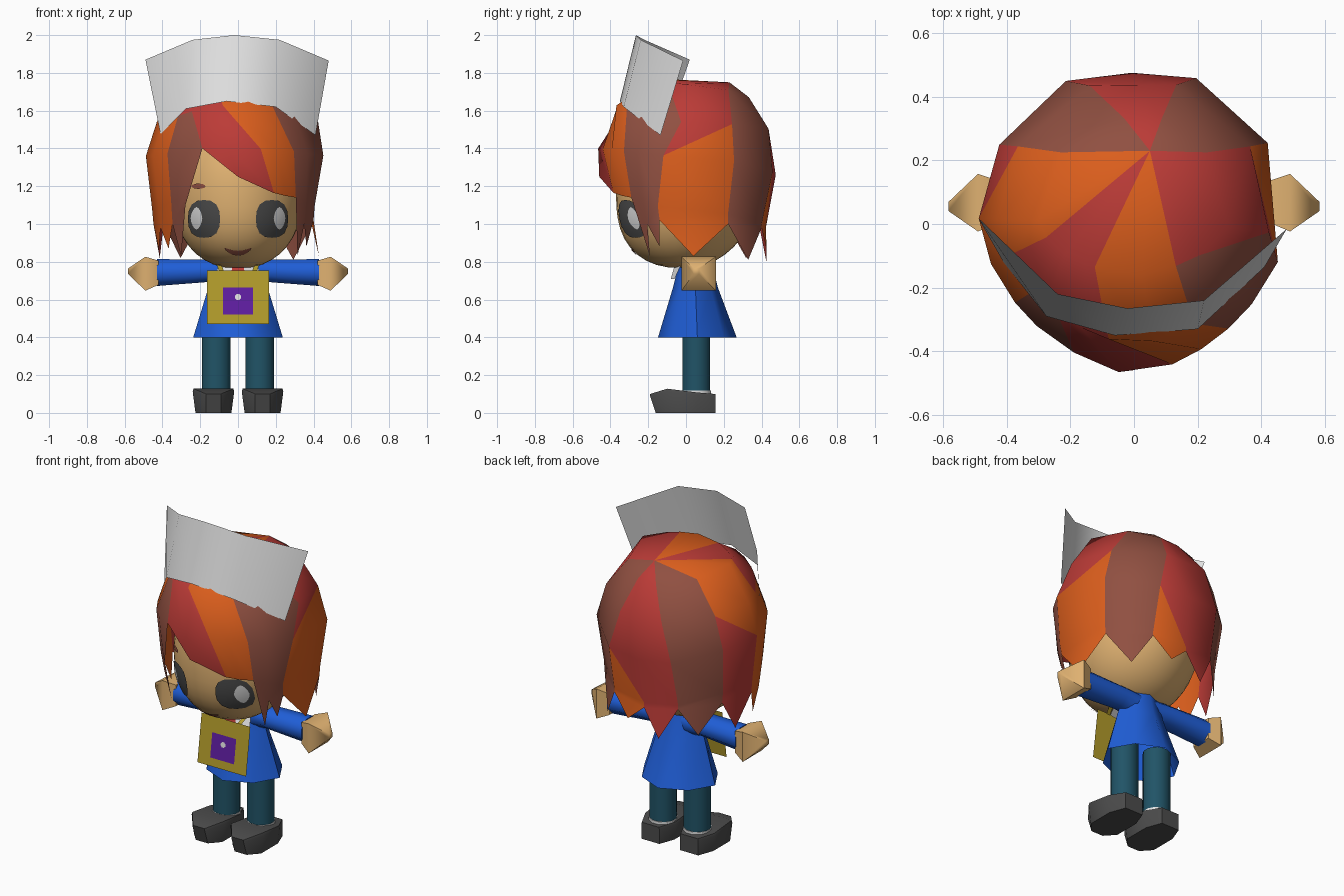
import bpy, bmesh, math

if "Cube" in bpy.data.objects:
    bpy.data.objects.remove(bpy.data.objects["Cube"])

COLOURS = {
    "skin": (0.74, 0.44, 0.165), "blue": (0.014, 0.112, 0.68), "orange": (0.71, 0.112, 0.012),
    "red": (0.5, 0.044, 0.038), "brown": (0.28, 0.08, 0.053), "dark_grey": (0.072, 0.072, 0.072),
    "teal": (0.015, 0.088, 0.135), "yellow": (0.45, 0.33, 0.024), "purple": (0.115, 0.013, 0.36),
    "white": (0.76, 0.76, 0.76)}
MATS = {}
for key, rgb in COLOURS.items():
    MATS[key] = bpy.data.materials.new(key)
    MATS[key].diffuse_color = (*rgb, 1)


def build(name, verts, faces, mats, indices=None, smooth=40):
    """Make an object from points and faces, weld it and shade it."""
    me = bpy.data.meshes.new(name)
    ob = bpy.data.objects.new(name, me)
    bpy.context.collection.objects.link(ob)
    for m in mats:
        me.materials.append(MATS[m])
    bm = bmesh.new()
    vs = [bm.verts.new(v) for v in verts]
    for i, f in enumerate(faces):
        face = bm.faces.new([vs[k] for k in f])
        face.material_index = indices[i] if indices else 0
    bmesh.ops.remove_doubles(bm, verts=bm.verts, dist=1e-4)
    bmesh.ops.recalc_face_normals(bm, faces=bm.faces)
    bm.to_mesh(me)
    bm.free()
    if smooth:
        bpy.context.view_layer.objects.active = ob
        ob.select_set(True)
        bpy.ops.object.shade_smooth_by_angle(angle=math.radians(smooth))
        ob.select_set(False)
    return ob


def loft(name, rings, mat, smooth=60, caps=True):
    """Skin a list of equal closed rings."""
    n = len(rings[0])
    verts = [p for r in rings for p in r]
    faces = [(i * n + j, i * n + (j + 1) % n, (i + 1) * n + (j + 1) % n, (i + 1) * n + j)
             for i in range(len(rings) - 1) for j in range(n)]
    if caps:
        faces += [tuple(range(n)), tuple((len(rings) - 1) * n + j for j in range(n))]
    return build(name, verts, faces, [mat], smooth=smooth)


def oval(n, a, b, off=0.5):
    return [(a * math.cos(2 * math.pi * (k + off) / n), b * math.sin(2 * math.pi * (k + off) / n))
            for k in range(n)]


def zring(x, y, z, a, b, n=8, off=0.5):
    return [(x + u, y + v, z) for u, v in oval(n, a, b, off)]


def xring(x, y, z, a, b, n=8):
    return [(x, y + u, z + v) for u, v in oval(n, a, b)]


# Head: full cheeks at the front, rounder at the back
HX, HY, HZ, HC = 0.345, 0.37, 0.385, 1.15


def head_radius(z, s):
    t = min(abs(z - HC) / HZ, 1)
    full, plain = ((1 - t ** p) ** (1 / p) for p in (2.5, 1.9))
    return plain + (full - plain) * (1 - s) / 2


rings = []
for i in range(1, 20):
    z = HC - HZ * math.cos(math.pi * i / 20)
    rings.append([(HX * c * head_radius(z, s), HY * s * head_radius(z, s), z) for c, s in oval(32, 1, 1, 0)])
loft("head", rings, "skin")


def on_face(x, z, lift):
    s = -1
    for _ in range(6):
        s = -math.sqrt(max(1 - (x / (HX * head_radius(z, s))) ** 2, 0))
    return (x, HY * s * head_radius(z, s) - lift, z)


def decal(name, x, z, a, b, mat, lift=0.006, power=2.0, bend=0.0):
    """Thin rounded patch following the face."""
    n, steps, verts = 16, 4, []
    for i in range(steps + 1):
        for u, v in oval(n, 1, 1, 0):
            k = (abs(u) ** power + abs(v) ** power) ** (-1 / power) * i / steps
            verts.append(on_face(x + a * u * k, z + b * v * k + bend * (u * k) ** 2, lift))
    faces = [(i * n + j, i * n + (j + 1) % n, (i + 1) * n + (j + 1) % n, (i + 1) * n + j)
             for i in range(1, steps) for j in range(n)]
    faces += [(0, n + j, n + (j + 1) % n) for j in range(n)]
    build(name, verts, faces, [mat], smooth=60)


# Face details
for s, side in ((-1, "left"), (1, "right")):
    decal(side + "_eye", s * 0.18, 1.027, 0.085, 0.1, "dark_grey", power=2.6)
    decal(side + "_eye_highlight", s * 0.22, 1.03, 0.031, 0.06, "white", lift=0.0095, power=1.6)
decal("eyebrow", -0.21, 1.2, 0.037, 0.014, "brown")
decal("mouth", 0, 0.845, 0.072, 0.013, "brown", bend=0.026)

# Hair: rings from crown to tips as (half width, front y, back y, front z, side z, back z)
RINGS = [(0.30, 0.16, 0.35, 1.77, 1.74, 1.665), (0.43, 0.38, 0.46, 1.63, 1.54, 1.50),
         (0.488, 0.475, 0.5, 1.40, 1.36, 1.26), (0.455, 0.46, 0.445, 1.20, 1.08, 0.98),
         (0.43, 0.34, 0.45, 0.80, 0.80, 0.78)]
# Seams: angle on rings 1 and 2, angle at hem, hem height, then the panel after it:
# tip height (0 = none) and band colours from crown to tip; d and u split a band diagonally
SEAMS = [(-4, -4, -20, 1.02, 0.83, "rrdoo"), (40, 32, 30, 1.0, 0.81, "bbbbb"),
         (73, 72, 64, 0.98, 0.86, "rrruo"), (84, 88, 92, 0.95, 0.79, "rrrrr"),
         (96, 109, 119, 0.98, 0.82, "bbbbb"), (140, 148, 151, 1.0, 0.82, "oourr"),
         (178, 178, 178, 1.0, 0.86, "ooooo"), (196, 196, 196, 0.98, 0.87, "rrooo"),
         (215, 217, 213, 1.0, 0.83, "rrbbb"), (219, 225, 228, 1.1, 0, "rrbbb"),
         (224, 232, 252, 1.4, 0, "rrrrr"), (236, 246, 272, 1.25, 0, "rrrrr"),
         (244, 259, 296, 1.165, 0, "ooooo"), (275, 278, 306, 1.15, 0, "ooooo"),
         (298, 298, 317, 1.14, 0.83, "rbbbb"), (318, 318, 328, 1.0, 0.88, "rubbb")]


def ring_point(ring, deg):
    w, yf, yb, zf, zs, zb = ring
    c, s = math.cos(math.radians(deg)), math.sin(math.radians(deg))
    z = zs + ((zb if s > 0 else zf) - zs) * s * s
    if s > 0:
        return (w * c, yb * min(s, 0.95), z)
    k = 1 - 0.16 * abs(s * c)
    return (w * c * k, yf * s * k, z)


def seam_points(first, second, low, hem):
    angles = (first, second, second + 0.7 * (low - second), low, low)
    pts = [ring_point(r, a) for r, a in zip(RINGS, angles)]
    out = [pts[0]]
    for p, q in zip(pts, pts[1:]):
        if q[2] < hem:
            k = min(max((p[2] - hem) / (p[2] - q[2]), 0), 1)
            q = tuple(a + (b - a) * k for a, b in zip(p, q)) if p[2] > hem else out[-1]
        out.append(q)
    return out


verts, faces, cols = [(0.05, 0.23, 1.75)], [], []


def hair_face(loop, colour):
    clean = []
    for k in loop:
        if all(math.dist(verts[k], verts[m]) > 1e-4 for m in clean):
            clean.append(k)
    if len(clean) > 2:
        faces.append(tuple(clean))
        cols.append("rob".index(colour))


for s in SEAMS:
    verts += seam_points(*s[:4])
count = len(SEAMS)
for j, (_, _, low, _, tip, bands) in enumerate(SEAMS):
    a, b = 1 + 5 * j, 1 + 5 * ((j + 1) % count)
    hair_face((0, a, b), bands[0])
    for i in range(4):
        loop = [a + i, a + i + 1, b + i + 1, b + i]
        kind = bands[i + 1]
        if kind == "d":
            hair_face((loop[0], loop[1], loop[3]), bands[i])
            hair_face((loop[1], loop[2], loop[3]), bands[i + 2])
            continue
        if kind == "u":
            hair_face((loop[0], loop[2], loop[3]), bands[i])
            hair_face((loop[0], loop[1], loop[2]), bands[i + 2])
            continue
        if i == 3 and tip:
            mid = (low + (SEAMS[j + 1][2] if j + 1 < count else SEAMS[0][2] + 360)) / 2
            x, y, _ = ring_point(RINGS[4], mid)
            verts.append((x, y, tip))
            loop.insert(2, len(verts) - 1)
        hair_face(loop, kind)
build("hair", verts, faces, ["red", "orange", "brown"], cols, smooth=60)

# Head band: flared open sheet
upper = [(-0.49, 0.02, 1.87), (-0.24, -0.22, 1.975), (-0.02, -0.265, 2), (0.22, -0.24, 1.975), (0.48, -0.015, 1.865)]
lower = [(-0.41, -0.12, 1.475), (-0.275, -0.29, 1.61), (-0.06, -0.35, 1.65), (0.2, -0.33, 1.62), (0.41, -0.135, 1.47)]
build("head_band", upper + lower, [(i, i + 1, i + 6, i + 5) for i in range(4)], ["white"], smooth=50)

# Tunic, open at the hem
tunic = []
for z, y, a, b in ((0.4, 0.06, 0.237, 0.208), (0.66, 0.05, 0.158, 0.12), (0.8, 0.05, 0.11, 0.085)):
    tunic.append([(u * (0.94 if k % 2 else 1), y + v * (0.94 if k % 2 else 1), z)
                  for k, (u, v) in enumerate(oval(8, a, b, 0))])
loft("tunic", tunic, "blue", caps=False)
loft("neck", [zring(0, 0.04, 0.72, 0.06, 0.06), zring(0, 0.04, 0.85, 0.06, 0.06)], "skin")

# Limbs, mirrored
for s, side in ((-1, "left"), (1, "right")):
    loft(side + "_sleeve", [xring(s * 0.05, 0.055, 0.745, 0.075, 0.08), xring(s * 0.16, 0.06, 0.752, 0.078, 0.064),
                            xring(s * 0.43, 0.067, 0.743, 0.078, 0.077)], "blue")
    loft(side + "_hand", [xring(s * 0.42, 0.07, 0.742, 0.09, 0.09, 4), xring(s * 0.49, 0.067, 0.737, 0.128, 0.127, 4),
                          xring(s * 0.583, 0.055, 0.75, 0.02, 0.02, 4)], "skin", smooth=60)
    loft(side + "_leg", [zring(s * 0.115, 0.055, 0.1, 0.078, 0.075, 12),
                         zring(s * 0.115, 0.055, 0.5, 0.078, 0.075, 12)], "teal")
    loft(side + "_sock", [zring(s * 0.115, 0.055, 0.08, 0.081, 0.079, 12),
                          zring(s * 0.115, 0.055, 0.118, 0.081, 0.079, 12)], "white")
    # Shoe: cross-sections from heel to toe as (y, half width, top)
    shoe = []
    for y, w, top in ((0.155, 0.06, 0.1), (0.06, 0.105, 0.108), (-0.1, 0.11, 0.128), (-0.19, 0.04, 0.1)):
        x, base = s * 0.13, min(w, 0.095)
        yb = max(y, -0.16)
        shoe.append([(x - base, yb, 0), (x + base, yb, 0), (x + w, y, top * 0.88),
                     (x + w * 0.96, y, top), (x - w * 0.96, y, top), (x - w, y, top * 0.88)])
    loft(side + "_shoe", shoe, "dark_grey", smooth=50)


def plate(name, corners, mat):
    build(name, corners, [tuple(range(len(corners)))], [mat], smooth=0)


def bib_patch(name, x0, x1, z0, z1, mat, lift):
    plate(name, [(x, bib_y(z, lift), z) for x, z in ((x0, z0), (x1, z0), (x1, z1), (x0, z1))], mat)


def bib_y(z, lift):
    return -0.155 + (z - 0.47) * 0.14 - lift


# Chest bag with square patch and button
bib_patch("bag", -0.163, 0.163, 0.47, 0.755, "yellow", 0)
bib_patch("bag_patch", -0.08, 0.08, 0.52, 0.665, "purple", 0.004)
plate("bag_button", [(u, bib_y(0.613 + v, 0.008), 0.613 + v) for u, v in oval(8, 0.017, 0.017)], "white")

# Scarf, collar and straps
plate("scarf", [(-0.03, -0.062, 0.785), (0.03, -0.062, 0.785), (0.06, -0.14, 0.5), (-0.06, -0.14, 0.5)], "red")
for s, side in ((-1, "left"), (1, "right")):
    plate(side + "_collar", [(s * 0.02, -0.055, 0.8), (s * 0.1, -0.015, 0.81),
                             (s * 0.12, -0.06, 0.71), (s * 0.03, -0.08, 0.71)], "white")
    plate(side + "_strap", [(s * 0.075, -0.115, 0.75), (s * 0.1, -0.115, 0.75),
                            (s * 0.125, -0.03, 0.82), (s * 0.1, -0.03, 0.82)], "yellow")

for m in bpy.data.materials:
    if m.users and not m.is_grease_pencil:
        m.use_nodes = True
        m.node_tree.nodes["Principled BSDF"].inputs["Base Color"].default_value = m.diffuse_color
